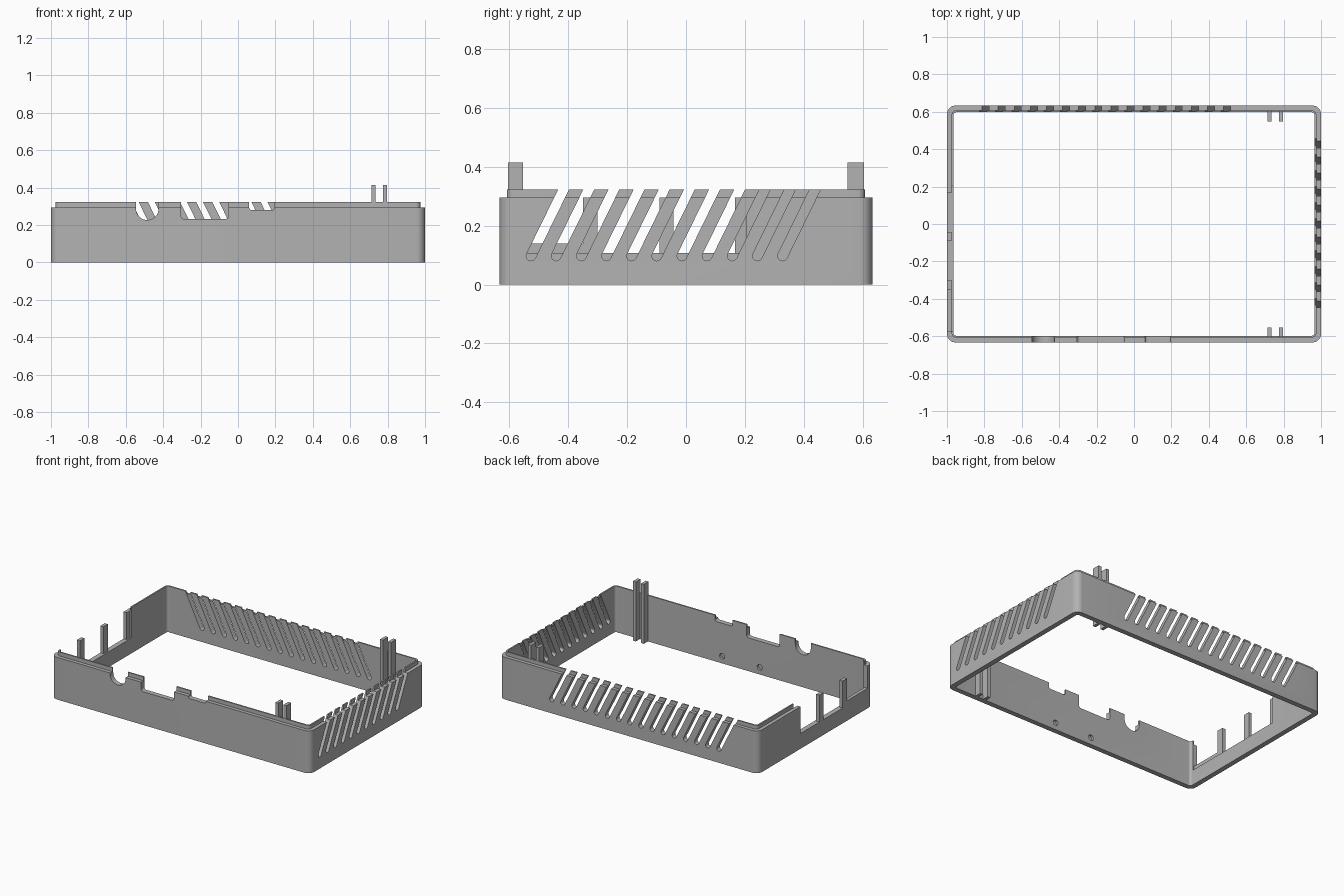
import bpy, bmesh, math

cube = bpy.data.objects.get("Cube")
if cube:
    bpy.data.objects.remove(cube, do_unlink=True)

X, Y = 1.0, 0.633            # outer half sizes
RIM, TOP = 0.295, 0.322      # shoulder and lip heights
LIP, WALL = 0.025, 0.035     # lip inset and wall thickness

grey = bpy.data.materials.new("grey plastic")
grey.use_nodes = True
colour = (0.45, 0.45, 0.45, 1)
grey.diffuse_color = colour
grey.node_tree.nodes["Principled BSDF"].inputs["Base Color"].default_value = colour


def make_object(name, bm):
    bmesh.ops.recalc_face_normals(bm, faces=bm.faces)
    mesh = bpy.data.meshes.new(name)
    bm.to_mesh(mesh)
    bm.free()
    ob = bpy.data.objects.new(name, mesh)
    mesh.materials.append(grey)
    bpy.context.collection.objects.link(ob)
    return ob


def arc(cx, cy, r, start, end, steps=8):
    return [(cx + r * math.cos(math.radians(start + (end - start) * i / steps)),
             cy + r * math.sin(math.radians(start + (end - start) * i / steps)))
            for i in range(steps + 1)]


def rounded_rect(inset, r):
    a, b = X - inset - r, Y - inset - r
    return (arc(a, b, r, 0, 90) + arc(-a, b, r, 90, 180)
            + arc(-a, -b, r, 180, 270) + arc(a, -b, r, 270, 360))


def add_prism(bm, points, axis, lo, hi):
    """Extrude a (horizontal, z) outline along the x or y axis."""
    def place(u, z, w):
        return (w, u, z) if axis == "x" else (u, w, z)
    a = [bm.verts.new(place(u, z, lo)) for u, z in points]
    b = [bm.verts.new(place(u, z, hi)) for u, z in points]
    bm.faces.new(a)
    bm.faces.new(b[::-1])
    n = len(points)
    for i in range(n):
        j = (i + 1) % n
        bm.faces.new((a[i], b[i], b[j], a[j]))


def box_outline(u0, u1, z0, z1):
    return [(u0, z0), (u1, z0), (u1, z1), (u0, z1)]


def notch_outline(u0, u1, bottom, r):
    return ([(u1, 0.4), (u0, 0.4)] + arc(u0 + r, bottom + r, r, 180, 270)
            + arc(u1 - r - 1e-4, bottom + r, r, 270, 360))


def slot_outline(top_u, lean):
    """Slanted slot with a round lower end, open at the top."""
    r, zb = 0.0165, 0.097
    tilt = math.atan(0.49) * lean
    s, c = math.sin(tilt), math.cos(tilt)
    cu = top_u - math.tan(tilt) * (TOP - zb)
    pts = [(r, 0.34), (-r, 0.34)] + arc(0, 0, r, 180, 360)
    return [(cu + u * c + v * s, zb - u * s + v * c) for u, v in pts]


def cut(target, prisms):
    bm = bmesh.new()
    for p in prisms:
        add_prism(bm, *p)
    cutter = make_object("cutter", bm)
    cutter.hide_render = True
    mod = target.modifiers.new("cut", "BOOLEAN")
    mod.operation = "DIFFERENCE"
    mod.solver = "EXACT"
    mod.object = cutter
    bpy.context.view_layer.objects.active = target
    bpy.ops.object.modifier_apply(modifier=mod.name)
    bpy.data.objects.remove(cutter, do_unlink=True)


# Wall ring with a stepped lip
bm = bmesh.new()
rings = [(0, 0.045, 0), (0, 0.045, RIM), (LIP, 0.025, RIM),
         (LIP, 0.025, TOP), (WALL, 0.016, TOP), (WALL, 0.016, 0)]
loops = [[bm.verts.new((x, y, z)) for x, y in rounded_rect(inset, r)]
         for inset, r, z in rings]
for k in range(len(loops)):
    a, b = loops[k], loops[(k + 1) % len(loops)]
    for i in range(len(a)):
        j = (i + 1) % len(a)
        bm.faces.new((a[i], a[j], b[j], b[i]))
frame = make_object("case_wall", bm)

# Slanted vents: one long wall and one short wall
cut(frame, [(slot_outline(-0.807 + 0.0861 * i, -1), "y", 0.55, 0.7) for i in range(16)])
cut(frame, [(slot_outline(-0.416 + 0.0854 * i, 1), "x", 0.9, 1.1) for i in range(11)])

# Front connector notches and blind peg holes
cut(frame, [(notch_outline(-0.545, -0.425, 0.227, 0.059), "y", -0.7, -0.55),
            (notch_outline(-0.305, -0.05, 0.232, 0.018), "y", -0.7, -0.55),
            (notch_outline(0.06, 0.195, 0.28, 0.012), "y", -0.7, -0.55)])
cut(frame, [(arc(x, 0.05, 0.02, 0, 345, 23), "y", -0.615, -0.55) for x in (0.14, -0.15)])

# Side ports: inner recess, then three openings that leave thin posts
cut(frame, [(box_outline(-0.575, 0.205, 0.107, 0.4), "x", -0.976, -0.9)])
cut(frame, [(box_outline(-0.575, -0.35, 0.139, 0.4), "x", -1.1, -0.93),
            (box_outline(-0.30, -0.09, 0.107, 0.4), "x", -1.1, -0.93),
            (box_outline(-0.042, 0.166, 0.107, 0.4), "x", -1.1, -0.93)])

# Paired guide rails standing against both long walls
for label, y0, y1 in (("front", -0.605, -0.553), ("back", 0.549, 0.605)):
    for side, x0 in (("right", 0.713), ("left", 0.775)):
        bm = bmesh.new()
        add_prism(bm, box_outline(x0, x0 + 0.022, 0, 0.415), "y", y0, y1)
        make_object(f"{label}_{side}_rail", bm)

# Smooth the rounded corners only
bpy.ops.object.select_all(action="DESELECT")
frame.select_set(True)
bpy.context.view_layer.objects.active = frame
bpy.ops.object.shade_smooth_by_angle(angle=math.radians(30))
